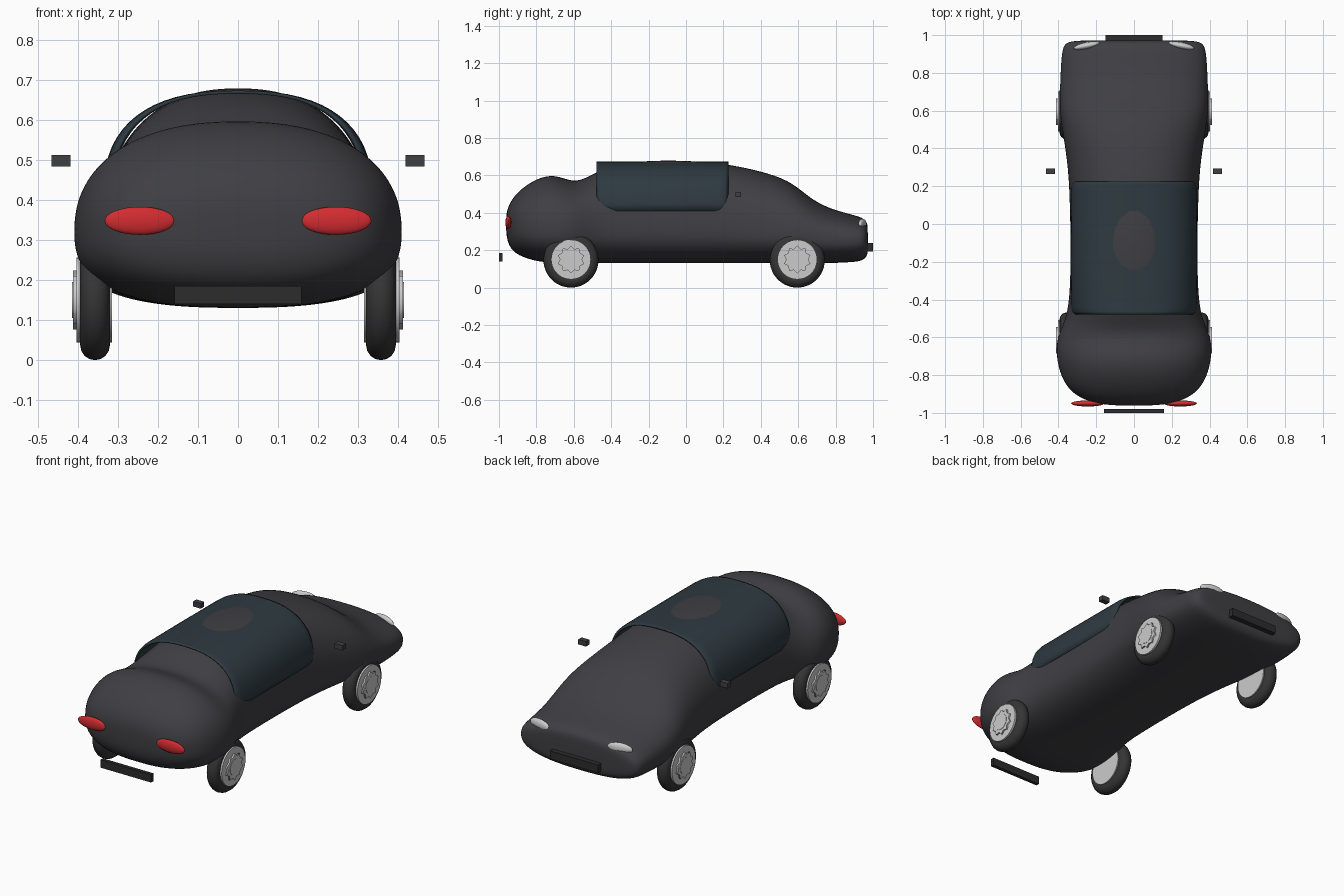
import bpy, bmesh, math

if "Cube" in bpy.data.objects:
    bpy.data.objects.remove(bpy.data.objects["Cube"])


def mat(name, r, g, b):
    m = bpy.data.materials.new(name)
    m.diffuse_color = (r, g, b, 1)
    m.use_nodes = True
    m.node_tree.nodes["Principled BSDF"].inputs["Base Color"].default_value = m.diffuse_color
    return m


PAINT = mat("dark_paint", 0.05, 0.05, 0.057)
GLASS = mat("tinted_glass", 0.027, 0.042, 0.052)
RUBBER = mat("rubber", 0.035, 0.035, 0.035)
METAL = mat("light_metal", 0.55, 0.55, 0.55)
RED = mat("red_lens", 0.65, 0.025, 0.03)
WHITE = mat("white_lens", 0.9, 0.9, 0.9)
PLATE = mat("plate_black", 0.025, 0.025, 0.025)


def finish(ob, name, material, angle=40):
    ob.name = name
    ob.data.materials.append(material)
    bpy.ops.object.select_all(action='DESELECT')
    ob.select_set(True)
    bpy.context.view_layer.objects.active = ob
    bpy.ops.object.shade_smooth_by_angle(angle=math.radians(angle))
    return ob


def power(v, n):
    return math.copysign(abs(v) ** (2 / n), v)


def loft(name, rings, material, closed, angle=60):
    bm = bmesh.new()
    loops = [[bm.verts.new(p) for p in ring] for ring in rings]
    n = len(rings[0])
    for a, b in zip(loops, loops[1:]):
        for i in range(n if closed else n - 1):
            j = (i + 1) % n
            bm.faces.new((a[i], a[j], b[j], b[i]))
    if closed:
        bm.faces.new(loops[0])
        bm.faces.new(loops[-1])
    bmesh.ops.recalc_face_normals(bm, faces=bm.faces)
    me = bpy.data.meshes.new(name)
    bm.to_mesh(me)
    bm.free()
    ob = bpy.data.objects.new(name, me)
    bpy.context.collection.objects.link(ob)
    return finish(ob, name, material, angle)


def box(name, loc, size, material):
    bpy.ops.mesh.primitive_cube_add(size=1, location=loc)
    ob = bpy.context.object
    ob.scale = size
    return finish(ob, name, material)


def ellipsoid(name, loc, radii, material, turn=0):
    bpy.ops.mesh.primitive_uv_sphere_add(segments=32, ring_count=16, radius=1,
                                         location=loc, rotation=(0, 0, turn))
    ob = bpy.context.object
    ob.scale = radii
    return finish(ob, name, material)


def disc(name, loc, radius, depth, material, sides=40):
    bpy.ops.mesh.primitive_cylinder_add(vertices=sides, radius=radius, depth=depth,
                                        location=loc, rotation=(0, math.pi / 2, 0))
    return finish(bpy.context.object, name, material)


# Body: stations of y, half width, bottom, widest height, top
stations = [
    (-0.962, 0.05, 0.31, 0.34, 0.37), (-0.957, 0.17, 0.25, 0.34, 0.42),
    (-0.93, 0.27, 0.195, 0.335, 0.475), (-0.88, 0.345, 0.165, 0.33, 0.53),
    (-0.8, 0.39, 0.14, 0.32, 0.583), (-0.72, 0.408, 0.132, 0.32, 0.603),
    (-0.66, 0.412, 0.13, 0.32, 0.588), (-0.60, 0.405, 0.13, 0.32, 0.567),
    (-0.54, 0.38, 0.13, 0.32, 0.582), (-0.46, 0.35, 0.13, 0.32, 0.63),
    (-0.32, 0.338, 0.13, 0.32, 0.672), (-0.1, 0.336, 0.13, 0.32, 0.684),
    (0.14, 0.341, 0.13, 0.32, 0.672), (0.3, 0.35, 0.13, 0.31, 0.646),
    (0.45, 0.372, 0.13, 0.3, 0.61), (0.57, 0.392, 0.13, 0.29, 0.562),
    (0.66, 0.395, 0.13, 0.28, 0.48), (0.76, 0.391, 0.13, 0.26, 0.425),
    (0.88, 0.386, 0.135, 0.26, 0.392), (0.945, 0.376, 0.142, 0.26, 0.375),
    (0.97, 0.345, 0.17, 0.26, 0.348), (0.972, 0.22, 0.2, 0.26, 0.31),
]
rings = []
for y, w, lo, mid, hi in stations:
    ring = []
    for i in range(40):
        a = math.tau * i / 40
        n = 2.3 if math.sin(a) > 0 else 2.6
        h = hi - mid if math.sin(a) > 0 else mid - lo
        ring.append((w * power(math.cos(a), n), y, mid + h * power(math.sin(a), n)))
    rings.append(ring)
body = loft("body", rings, PAINT, True, 80)
sub = body.modifiers.new("smooth", 'SUBSURF')
sub.levels = sub.render_levels = 2

# Glass canopy: thin open arch standing just off the roof
rings = []
for y, w in ((-0.478, 0.318), (-0.465, 0.328), (-0.44, 0.334), (-0.2, 0.336),
             (0.18, 0.334), (0.21, 0.328), (0.226, 0.315)):
    rings.append([(w * power(math.cos(math.pi * i / 32), 2.5), y,
                   0.41 + 0.263 * power(math.sin(math.pi * i / 32), 2.5))
                  for i in range(33)])
glass = loft("window_canopy", rings, GLASS, False)
sol = glass.modifiers.new("thickness", 'SOLIDIFY')
sol.thickness = 0.008
sol.offset = -1

# Wheels: tyre, rim drum, toothed cover and hub cap
for s, side in ((-1, "left"), (1, "right")):
    for y, end in ((-0.615, "front"), (0.595, "back")):
        tag = f"{end}_{side}"
        bpy.ops.mesh.primitive_torus_add(major_segments=48, minor_segments=16,
                                         major_radius=0.11, minor_radius=0.037,
                                         location=(s * 0.357, y, 0.147),
                                         rotation=(0, math.pi / 2, 0))
        finish(bpy.context.object, "tyre_" + tag, RUBBER, 60)
        disc("rim_" + tag, (s * 0.359, y, 0.15), 0.106, 0.088, METAL)
        star = disc("rim_star_" + tag, (s * 0.405, y, 0.15), 0.074, 0.014, METAL, 20)
        for v in star.data.vertices:
            k = round(math.atan2(v.co.y, v.co.x) / (math.tau / 20))
            if k % 2:
                v.co.x *= 0.8
                v.co.y *= 0.8
        disc("hub_cap_" + tag, (s * 0.406, y, 0.15), 0.045, 0.016, METAL)

    # Lights and mirrors on each side
    ellipsoid("red_light_" + side, (s * 0.245, -0.95, 0.348), (0.088, 0.016, 0.035), RED)
    ellipsoid("white_light_" + side, (s * 0.25, 0.944, 0.338), (0.07, 0.018, 0.03),
              WHITE, -s * 0.2)
    box("mirror_" + side, (s * 0.442, 0.28, 0.498), (0.048, 0.03, 0.028), PAINT)

# Plates
box("front_plate", (0, -0.99, 0.163), (0.316, 0.02, 0.045), PLATE)
box("back_plate", (0, 0.98, 0.215), (0.3, 0.04, 0.045), PLATE)
